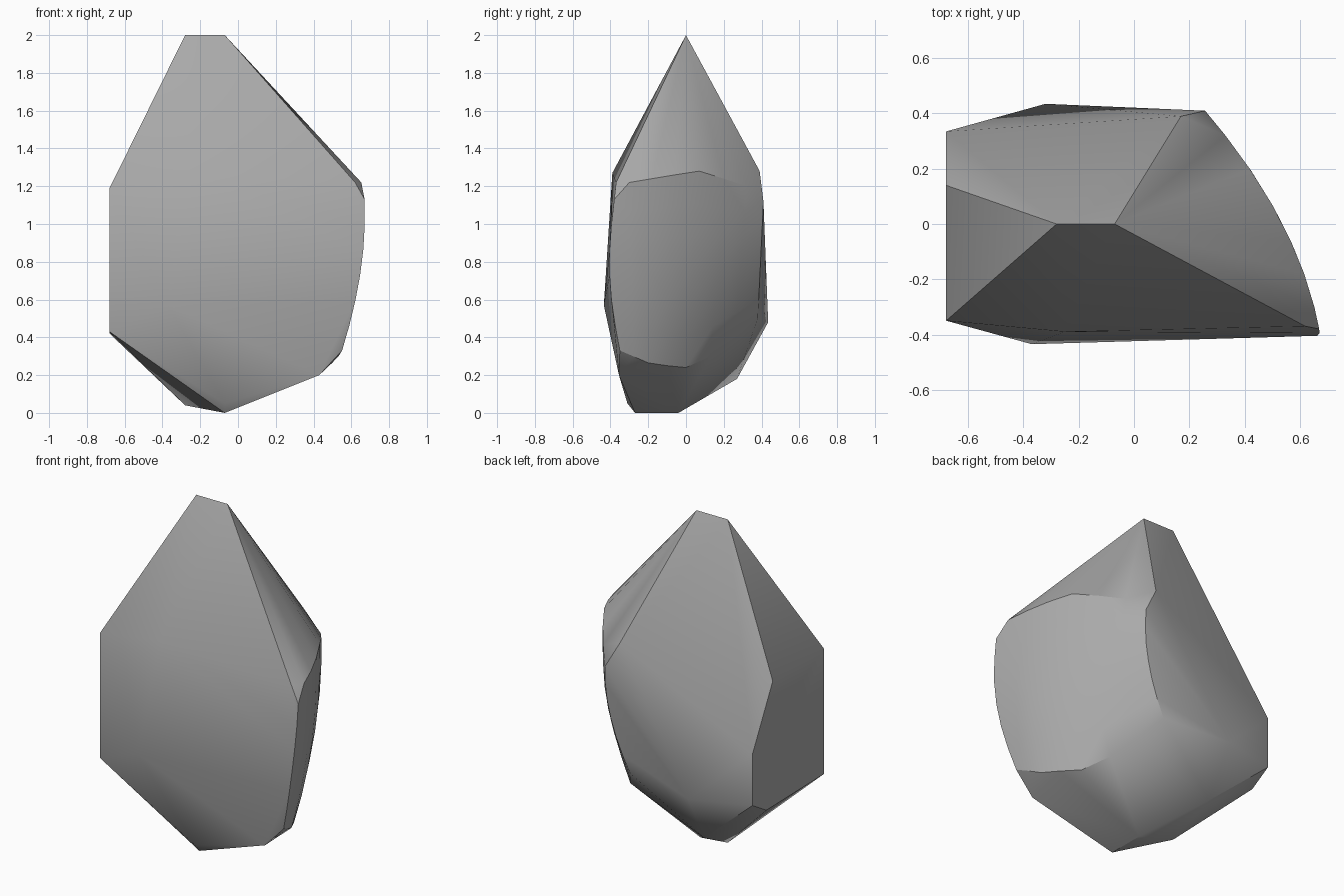
import bpy, bmesh, math

cube = bpy.data.objects.get("Cube")
if cube:
    bpy.data.objects.remove(cube, do_unlink=True)

# Material
stone = bpy.data.materials.new("stone grey")
stone.use_nodes = True
grey = (0.4, 0.4, 0.4, 1)
stone.diffuse_color = grey
stone.node_tree.nodes["Principled BSDF"].inputs["Base Color"].default_value = grey

# Corner points of the chiselled boulder
ridge = [(-.28, 0, 2), (-.07, 0, 2)]
flat_side = [(-.68, -.35, 1.19), (-.68, -.35, .43), (-.68, .2, .42),
             (-.68, .335, .5), (-.68, .335, .81), (-.68, .14, 1.18)]
front = [(-.25, -.39, 1.27), (-.37, -.435, .57), (.62, -.37, 1.22),
         (.43, -.355, .2), (-.07, -.31, .05)]
back = [(-.32, .435, .48), (.17, .39, 1.28), (-.31, .27, .18)]
base = [(-.07, -.27, 0), (-.07, -.04, 0), (-.28, 0, .04)]


def bulge(y, z):
    """Depth of the rounded side at a given place."""
    drop = .22 + .38 * y + .85 * y * y
    return .538 - .51 * y - .425 * y * y - drop * (1.1 - min(z, 1.1)) ** 2


# Rounded side: columns of (y at the bottom, y at the top, low z, high z)
columns = [(-.35, -.38, .33, 1.13), (-.28, -.3, .3, 1.22), (-.2, -.18, .265, 1.24),
           (-.1, -.06, .25, 1.26), (0, .07, .24, 1.28), (.13, .2, .3, 1.24),
           (.26, .32, .4, 1.2), (.38, .41, .5, 1.12)]
rounded = []
rows = 7
for i, (y0, y1, z0, z1) in enumerate(columns):
    for r in range(rows):
        t = r / (rows - 1)
        y = y0 + (y1 - y0) * t
        z = z0 + (z1 - z0) * t
        if i == 0:
            y -= .04 * math.sin(math.pi * t)
        rounded.append((bulge(y, z), y, z))

# Wrap the points in one closed skin
bm = bmesh.new()
for p in ridge + flat_side + front + back + base + rounded:
    bm.verts.new(p)
hull = bmesh.ops.convex_hull(bm, input=bm.verts)
loose = {g for g in hull["geom_interior"] + hull["geom_unused"]
         if isinstance(g, bmesh.types.BMVert)}
bmesh.ops.delete(bm, geom=list(loose), context='VERTS')
bmesh.ops.dissolve_limit(bm, angle_limit=math.radians(1), verts=bm.verts, edges=bm.edges)
bmesh.ops.recalc_face_normals(bm, faces=bm.faces)

mesh = bpy.data.meshes.new("boulder")
bm.to_mesh(mesh)
bm.free()
mesh.materials.append(stone)
boulder = bpy.data.objects.new("boulder", mesh)
bpy.context.collection.objects.link(boulder)

bpy.ops.object.select_all(action='DESELECT')
boulder.select_set(True)
bpy.context.view_layer.objects.active = boulder
bpy.ops.object.shade_smooth_by_angle(angle=math.radians(30))
